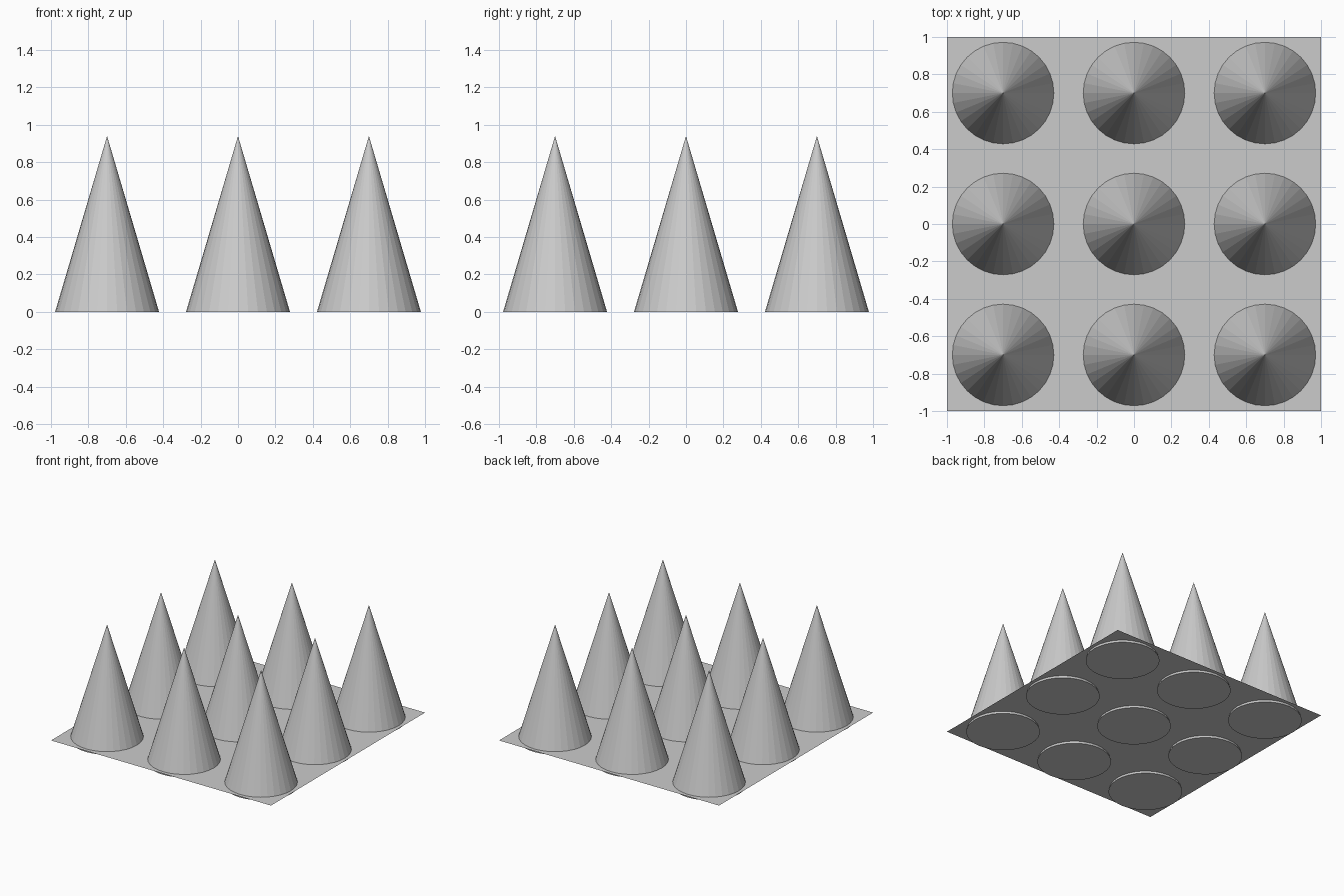
import bpy

cube = bpy.data.objects.get("Cube")
if cube:
    bpy.data.objects.remove(cube, do_unlink=True)

SPACING = 0.7
RADIUS = 0.278
HEIGHT = 0.94
SHEET_Z = 0.022

# Single plain grey for everything
grey = bpy.data.materials.new("light_grey")
grey.use_nodes = True
colour = (0.6, 0.6, 0.6, 1.0)
grey.diffuse_color = colour
grey.node_tree.nodes["Principled BSDF"].inputs["Base Color"].default_value = colour


def finish(name):
    obj = bpy.context.object
    obj.name = name
    obj.data.materials.append(grey)


# Thin square sheet, set just above the cone bases
bpy.ops.mesh.primitive_plane_add(size=2, location=(0, 0, SHEET_Z))
finish("base_sheet")

# Three by three grid of flat-shaded cones piercing the sheet
for row, row_name in zip((-1, 0, 1), ("front", "middle", "back")):
    for col, col_name in zip((-1, 0, 1), ("right", "centre", "left")):
        bpy.ops.mesh.primitive_cone_add(
            vertices=32, radius1=RADIUS, radius2=0, depth=HEIGHT,
            location=(col * SPACING, row * SPACING, HEIGHT / 2))
        finish(f"cone_{row_name}_{col_name}")
